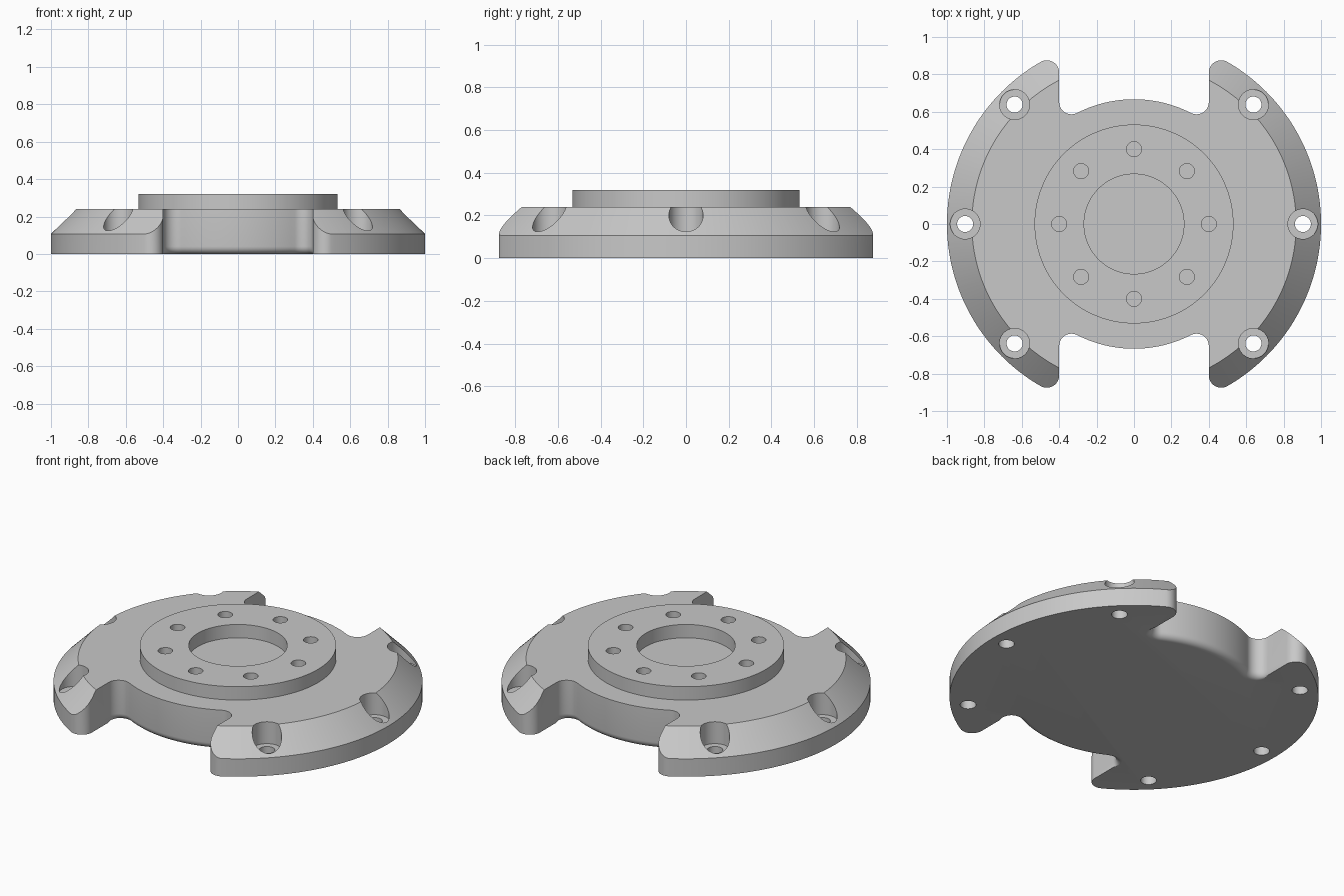
import bpy, bmesh, math
from math import sin, cos, pi, atan2, hypot, sqrt

cube = bpy.data.objects.get("Cube")
if cube:
    bpy.data.objects.remove(cube, do_unlink=True)

# Main dimensions
TOP, BOSS_TOP = 0.24, 0.32
CHAMFER_Z = 0.107
NOTCH_X, NOTCH_R = 0.4, 0.667
FILLET = 0.066
ROUND = 0.04

grey = bpy.data.materials.new("machined grey")
grey.use_nodes = True
colour = (0.58, 0.58, 0.58, 1)
grey.diffuse_color = colour
grey.node_tree.nodes["Principled BSDF"].inputs["Base Color"].default_value = colour


def make_object(name, bm):
    bmesh.ops.recalc_face_normals(bm, faces=bm.faces)
    mesh = bpy.data.meshes.new(name)
    bm.to_mesh(mesh)
    bm.free()
    obj = bpy.data.objects.new(name, mesh)
    mesh.materials.append(grey)
    bpy.context.collection.objects.link(obj)
    return obj


def skin(bm, loops, closed=False):
    """Join equal-length point loops; cap the ends or close into a ring."""
    rings = [[bm.verts.new(p) for p in loop] for loop in loops]
    n = len(rings[0])
    pairs = list(zip(rings, rings[1:]))
    if closed:
        pairs.append((rings[-1], rings[0]))
    else:
        bm.faces.new(rings[0][::-1])
        bm.faces.new(rings[-1])
    for a, b in pairs:
        for i in range(n):
            j = (i + 1) % n
            bm.faces.new((a[i], a[j], b[j], b[i]))


def lathe(bm, profile, steps, centre=(0, 0), closed=False):
    skin(bm, [[(centre[0] + r * cos(2 * pi * i / steps),
                centre[1] + r * sin(2 * pi * i / steps), z)
               for i in range(steps)] for r, z in profile], closed)


def boolean(obj, cutter, operation):
    cutter.hide_render = True
    mod = obj.modifiers.new("cut", 'BOOLEAN')
    mod.operation = operation
    mod.solver = 'EXACT'
    mod.object = cutter
    bpy.context.view_layer.objects.active = obj
    bpy.ops.object.modifier_apply(modifier=mod.name)
    bpy.data.objects.remove(cutter, do_unlink=True)


def smooth(obj):
    bpy.ops.object.select_all(action='DESELECT')
    obj.select_set(True)
    bpy.context.view_layer.objects.active = obj
    bpy.ops.object.shade_smooth_by_angle(angle=math.radians(25))


def arc(centre, radius, start, end, steps, inward, weight):
    """Arc points with the direction into the solid and a rounding weight."""
    out = []
    for i in range(steps + 1):
        t = i / steps
        a = start + (end - start) * t
        out.append((centre[0] + radius * cos(a), centre[1] + radius * sin(a),
                    inward * cos(a), inward * sin(a), weight(t)))
    return out


# Plate outline: one quarter, then mirrored and turned
tip = (NOTCH_X + FILLET, sqrt((1 - FILLET) ** 2 - (NOTCH_X + FILLET) ** 2))
root = (NOTCH_X - FILLET, sqrt((NOTCH_R + FILLET) ** 2 - (NOTCH_X - FILLET) ** 2))
tip_a, root_a = atan2(tip[1], tip[0]), atan2(root[1], root[0])
quarter = arc((0, 0), 1, 0, tip_a, 40, -1, lambda t: 0)
quarter += arc(tip, FILLET, tip_a, pi, 14, -1, lambda t: 0)[1:]
quarter += arc(root, FILLET, 0, root_a - pi, 16, 1, lambda t: min(1, 2 * t))
quarter += arc((0, 0), NOTCH_R, root_a, pi / 2, 14, -1, lambda t: 1)[1:]
half = quarter + [(-x, y, -u, v, w) for x, y, u, v, w in quarter[-2::-1]]
outline = half[:-1] + [(-x, -y, -u, -v, w) for x, y, u, v, w in half[:-1]]

# Plate body, with the lower edge of each notch rounded
levels = []
for i in range(7):
    a = i / 6 * pi / 2
    levels.append((ROUND * (1 - cos(a)), ROUND * (1 - sin(a))))
levels.append((TOP, 0))
bm = bmesh.new()
skin(bm, [[(x + u * w * off, y + v * w * off, z) for x, y, u, v, w in outline]
          for z, off in levels])
plate = make_object("flange_plate", bm)

# Sloping rim
bm = bmesh.new()
lathe(bm, [(1.1 + CHAMFER_Z, -0.1), (0.7 + CHAMFER_Z, 0.3)], 240)
boolean(plate, make_object("rim_cutter", bm), 'INTERSECT')

# Six counterbored screw holes
bm = bmesh.new()
for degrees in (0, 45, 135, 180, 225, 315):
    a = math.radians(degrees)
    lathe(bm, [(0.043, -0.1), (0.043, CHAMFER_Z + 0.002),
               (0.08, CHAMFER_Z + 0.002), (0.08, 0.4)], 40,
          (0.903 * cos(a), 0.903 * sin(a)))
boolean(plate, make_object("screw_hole_cutter", bm), 'DIFFERENCE')
smooth(plate)

# Raised ring with eight small holes
bm = bmesh.new()
lathe(bm, [(0.267, TOP), (0.532, TOP), (0.532, BOSS_TOP), (0.267, BOSS_TOP)],
      120, closed=True)
boss = make_object("raised_ring", bm)
bm = bmesh.new()
for i in range(8):
    a = i * pi / 4
    lathe(bm, [(0.04, 0.1), (0.04, 0.5)], 32, (0.4 * cos(a), 0.4 * sin(a)))
boolean(boss, make_object("small_hole_cutter", bm), 'DIFFERENCE')
smooth(boss)
